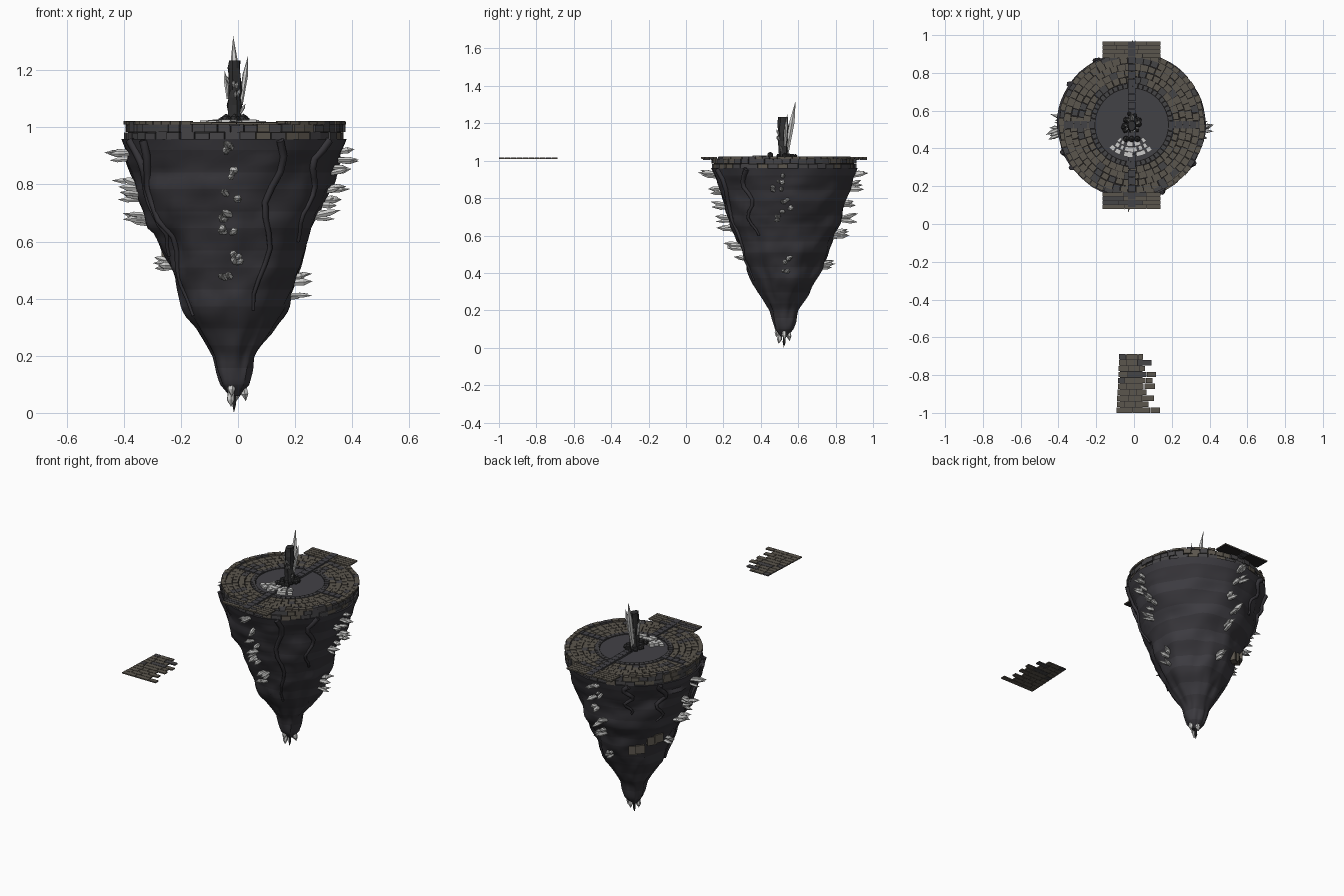
import bpy, bmesh, math, random
from math import sin, cos, pi, radians
from mathutils import Vector, Matrix, noise

cube = bpy.data.objects.get("Cube")
if cube:
    bpy.data.objects.remove(cube)
rng = random.Random(7)
CX, CY, TOP = -0.012, 0.525, 1.01


def material(name, r, g, b):
    m = bpy.data.materials.new(name)
    m.use_nodes = True
    m.diffuse_color = (r, g, b, 1)
    m.node_tree.nodes["Principled BSDF"].inputs["Base Color"].default_value = (r, g, b, 1)
    return m


ROCK = material("dark rock", .036, .034, .04)
BAND = material("rock strata", .046, .044, .052)
BROWN = material("brown brick", .105, .092, .074)
GREY = material("grey brick", .06, .058, .062)
MORTAR = material("mortar", .018, .017, .017)
FLOOR = material("floor slate", .055, .054, .062)
CRYSTAL = material("pale crystal", .6, .6, .59)
STONE = material("charred stone", .03, .03, .031)


def finish(name, bm, mats, smooth=False):
    bmesh.ops.recalc_face_normals(bm, faces=bm.faces[:])
    me = bpy.data.meshes.new(name)
    bm.to_mesh(me)
    bm.free()
    for m in mats:
        me.materials.append(m)
    ob = bpy.data.objects.new(name, me)
    bpy.context.collection.objects.link(ob)
    if smooth:
        for o in bpy.context.selected_objects:
            o.select_set(False)
        ob.select_set(True)
        bpy.context.view_layer.objects.active = ob
        bpy.ops.object.shade_smooth_by_angle(angle=radians(40))
    return ob


def prism(bm, outline, z0, z1, mat=0):
    """Extrude an xy outline between two heights."""
    low = [bm.verts.new((x, y, z0)) for x, y in outline]
    high = [bm.verts.new((x, y, z1)) for x, y in outline]
    n = len(outline)
    faces = [bm.faces.new(low[::-1]), bm.faces.new(high)]
    faces += [bm.faces.new((low[i], low[(i + 1) % n], high[(i + 1) % n], high[i])) for i in range(n)]
    for f in faces:
        f.material_index = mat


def box(bm, x0, x1, y0, y1, z0, z1, mat=0):
    prism(bm, [(x0, y0), (x1, y0), (x1, y1), (x0, y1)], z0, z1, mat)


def polar(r, a):
    return CX + r * cos(a), CY + r * sin(a)


def arc_block(bm, r0, r1, a0, a1, z0, z1, mat=0):
    prism(bm, [polar(r0, a0), polar(r1, a0), polar(r1, a1), polar(r0, a1)], z0, z1, mat)


def disc(bm, r, z0, z1, mat=0, sides=64):
    prism(bm, [polar(r, 2 * pi * i / sides) for i in range(sides)], z0, z1, mat)


def brick_tone():
    return 0 if rng.random() < .8 else 1


def crystal(bm, base, direction, length, radius):
    """Six-sided shard widening slightly, then closing to a point."""
    rot = Vector(direction).to_track_quat('Z', 'Y').to_matrix()
    rings = []
    for t, k in ((0, .7), (.62, 1)):
        rings.append([bm.verts.new(Vector(base) + rot @ Vector(
            (k * radius * cos(i * pi / 3), k * radius * sin(i * pi / 3), t * length))) for i in range(6)])
    tip = bm.verts.new(Vector(base) + rot @ Vector((radius * .3, 0, length)))
    bm.faces.new(rings[0][::-1])
    for i in range(6):
        j = (i + 1) % 6
        bm.faces.new((rings[0][i], rings[0][j], rings[1][j], rings[1][i]))
        bm.faces.new((rings[1][i], rings[1][j], tip))


# Hanging rock: lathed profile roughened with noise
PROFILE = [(.06, .018), (.1, .05), (.14, .062), (.2, .075), (.27, .12), (.34, .162), (.42, .197), (.5, .23),
           (.6, .262), (.7, .305), (.8, .337), (.9, .365), (.96, .388)]


def rock_radius(z, a):
    r = PROFILE[-1][1]
    for (z0, r0), (z1, r1) in zip(PROFILE, PROFILE[1:]):
        if z <= z1:
            r = r0 + (r1 - r0) * max(0, z - z0) / (z1 - z0)
            break
    bump = noise.noise(Vector((cos(a) * 2.2, sin(a) * 2.2, z * 7))) * .028
    bump += noise.noise(Vector((cos(a) * 5, sin(a) * 5, z * 16))) * .01
    if z > .64 and cos(a) < -.8:
        bump += .012
    return r + bump * min(1, r / .2) * (1 if z < .9 else .4)


bm = bmesh.new()
ROWS, SEGS = 46, 56
heights = [.06 + .9 * i / ROWS for i in range(ROWS + 1)]
grid = [[bm.verts.new((*polar(rock_radius(z, 2 * pi * j / SEGS), 2 * pi * j / SEGS), z))
         for j in range(SEGS)] for z in heights]
for i in range(ROWS):
    for j in range(SEGS):
        k = (j + 1) % SEGS
        f = bm.faces.new((grid[i][j], grid[i][k], grid[i + 1][k], grid[i + 1][j]))
        f.material_index = int(heights[i] % .14 > .08)
bm.faces.new(grid[0][::-1])
bm.faces.new(grid[-1])
finish("hanging_rock", bm, [ROCK, BAND], True)

# Roots creeping down the rock, each a tapering bevelled curve
for n, (deg, low) in enumerate([(-66, .36), (-148, .34), (-35, .6), (120, .75), (150, .7), (205, .55)]):
    cu = bpy.data.curves.new("root", 'CURVE')
    cu.dimensions, cu.bevel_depth, cu.bevel_resolution = '3D', .014, 1
    cu.use_fill_caps = True
    sp = cu.splines.new('POLY')
    sp.points.add(11)
    for i, p in enumerate(sp.points):
        z = .955 + (low - .955) * i / 11
        a = radians(deg + 4 * sin(i * 1.1 + n))
        p.co = (*polar(rock_radius(z, a) + .002, a), z, 1)
        p.radius = 1.1 - .06 * i
    cu.materials.append(ROCK)
    bpy.context.collection.objects.link(bpy.data.objects.new(f"root_{n + 1}", cu))

# Crystal clusters in four columns around the rock
columns = {
    "right": (0, [.9, .85, .78, .73, .69, .47, .4]),
    "back": (90, [.92, .86, .76, .68, .6, .44]),
    "left": (180, [.9, .8, .76, .7, .66, .52]),
    "front": (-92, [.92, .84, .76, .68, .64, .54, .46]),
}
for side, (deg, levels) in columns.items():
    bm = bmesh.new()
    for z in levels:
        mid = radians(deg) + rng.uniform(-.1, .1)
        for s in range(rng.choice((3, 4))):
            a = mid + rng.uniform(-.07, .07)
            h = z + rng.uniform(-.015, .015)
            aim = a + rng.uniform(-.35, .35)
            crystal(bm, (*polar(rock_radius(h, a) - .015, a), h),
                    (cos(aim), sin(aim), rng.uniform(-.1, .35)),
                    rng.uniform(.06, .105), rng.uniform(.009, .015))
    finish(f"crystals_{side}", bm, [CRYSTAL])

# Crystals and dark drip at the tip
bm = bmesh.new()
for dx, dy, z in ((.03, 0, .105), (-.012, -.02, .085), (.005, .02, .1), (-.01, -.03, .12)):
    crystal(bm, (CX + dx, CY + dy, z), (dx * .3, dy * .4, -.06), .065, .014)
finish("tip_crystals", bm, [CRYSTAL])
bm = bmesh.new()
crystal(bm, (CX, CY, .08), (-.03, 0, -1), .08, .008)
finish("tip_drip", bm, [STONE])

# Broken masonry slabs set into the rock
bm = bmesh.new()
for deg, z in ((124, .49), (133, .5), (148, .55), (157, .56)):
    a, h = radians(deg), radians(6)
    r = rock_radius(z, a)
    arc_block(bm, r - .05, r + .022, a - h, a + h, z - .025, z + .025)
finish("masonry_slabs", bm, [BROWN])

# Round platform: mortar core, two outer brick courses and a kerb
bm = bmesh.new()
disc(bm, .374, .955, TOP - .006)
finish("platform_core", bm, [MORTAR])


def brick_ring(bm, count, r0, r1, z0, z1, gap, jitter=0, keep=lambda a: True, tone=brick_tone):
    shift = rng.random()
    for i in range(count):
        a0 = 2 * pi * (i + shift) / count
        a1 = a0 + 2 * pi / count - gap / r1
        if keep(a0):
            arc_block(bm, r0, r1 + rng.uniform(-jitter, jitter), a0, a1, z0, z1 + rng.uniform(-.2, .2) * jitter, tone())


def dark_mix():
    return 1 if rng.random() < .75 else 0


bm = bmesh.new()
brick_ring(bm, 44, .35, .384, .957, .982, .003, .006, tone=dark_mix)
brick_ring(bm, 52, .355, .384, .984, TOP, .003, .006, tone=dark_mix)
brick_ring(bm, 60, .36, .386, TOP, 1.022, .003, .004, keep=lambda a: abs(sin(a)) < .88)
finish("outer_wall", bm, [BROWN, GREY])

# Concentric paving and the inner slate floor
bm = bmesh.new()
for k, count in enumerate((40, 44, 48, 52)):
    r = .222 + k * .0345
    brick_ring(bm, count, r, r + .0325, TOP - .015, TOP + .002, .003, .002)
brick_ring(bm, 48, .194, .22, TOP - .015, TOP + .004, .003, tone=lambda: 1)
finish("paving", bm, [BROWN, GREY])
bm = bmesh.new()
disc(bm, .192, TOP - .02, TOP)
finish("inner_floor", bm, [FLOOR])


# Plank rows, used by the two landings and the broken bridge
def plank_rows(bm, y0, y1, rows, left, right, z0, z1):
    step = (y1 - y0) / rows
    for i in range(rows):
        a, b = left(i), right(i)
        cuts = [a, a + (b - a) * rng.uniform(.2, .4), a + (b - a) * rng.uniform(.55, .8), b]
        for c, d in zip(cuts, cuts[1:]):
            box(bm, c, d - .003, y0 + i * step, y0 + (i + 1) * step - .003, z0, z1, brick_tone())


for name, y0, y1 in (("front_landing", .08, .17), ("back_landing", .88, .97)):
    bm = bmesh.new()
    plank_rows(bm, y0, y1, 4, lambda i: -.167, lambda i: .143, TOP + .002, TOP + .009)
    box(bm, -.165, .138, y0 + .002, y1 - .004, TOP, TOP + .005, 2)
    finish(name, bm, [BROWN, GREY, MORTAR])
ends = [.14, .08, .11, .07, .115, .1, .12, .06, .095, .05]
bm = bmesh.new()
plank_rows(bm, -1, -.685, 10, lambda i: -.092 + .0015 * i, lambda i: ends[i], TOP, TOP + .007)
box(bm, -.075, .045, -.997, -.69, TOP + .001, TOP + .005, 2)
finish("broken_bridge", bm, [BROWN, GREY, MORTAR])

# Dark channels crossing the platform, in short slabs with pale joints
bm = bmesh.new()
for i in range(22):
    y = .09 + i * .04
    box(bm, CX - .019, CX + .019, y, y + .037, TOP - .005, 1.021)
for s in (-1, 1):
    for i in range(5):
        r = s * (.195 + i * .038)
        box(bm, *sorted((CX + r, CX + r + s * .035)), CY - .019, CY + .019, TOP - .005, 1.018)
finish("channels", bm, [FLOOR])

# Fan of pale shards on the floor
bm = bmesh.new()
for k in range(3):
    for i in range(7):
        a = radians(-132 + i * 12 + rng.uniform(-3, 3))
        r = .09 + k * .028
        arc_block(bm, r, r + .025, a, a + radians(rng.uniform(8, 11)), TOP - .002, 1.022 + rng.random() * .006)
finish("shard_fan", bm, [CRYSTAL])

# Central pillar, rubble and its crystals
bm = bmesh.new()
rings = []
for i in range(10):
    z = 1.0 + i * .026
    rings.append([bm.verts.new((CX + (.027 - .0008 * i) * cos(j * pi / 5) * rng.uniform(.8, 1.2),
                                CY - .005 + .028 * sin(j * pi / 5) * rng.uniform(.8, 1.2), z)) for j in range(10)])
for a, b in zip(rings, rings[1:]):
    for j in range(10):
        bm.faces.new((a[j], a[j - 1], b[j - 1], b[j]))
bm.faces.new(rings[-1])
for i in range(16):
    a, r = rng.uniform(0, 2 * pi), rng.uniform(.025, .06)
    spot = Matrix.Translation((*polar(r, a), 1.024)) @ Matrix.Rotation(a, 4, 'X')
    bmesh.ops.create_icosphere(bm, subdivisions=1, radius=rng.uniform(.01, .018), matrix=spot)
for x in (-.03, 0, .03):
    bmesh.ops.create_icosphere(bm, subdivisions=1, radius=.018, matrix=Matrix.Translation((CX + x, .45, 1.03)))
finish("pillar", bm, [STONE])
bm = bmesh.new()
crystal(bm, (CX, .535, 1.02), (0, .17, 1), .305, .016)
crystal(bm, (.01, .53, 1.08), (.15, .05, 1), .17, .01)
crystal(bm, (-.035, .52, 1.1), (-.12, 0, 1), .1, .008)
for i in range(7):
    a = rng.uniform(0, 2 * pi)
    crystal(bm, (*polar(.022, a), rng.uniform(1.03, 1.17)), (cos(a), sin(a), 1.6), .04, .006)
finish("pillar_crystals", bm, [CRYSTAL])
